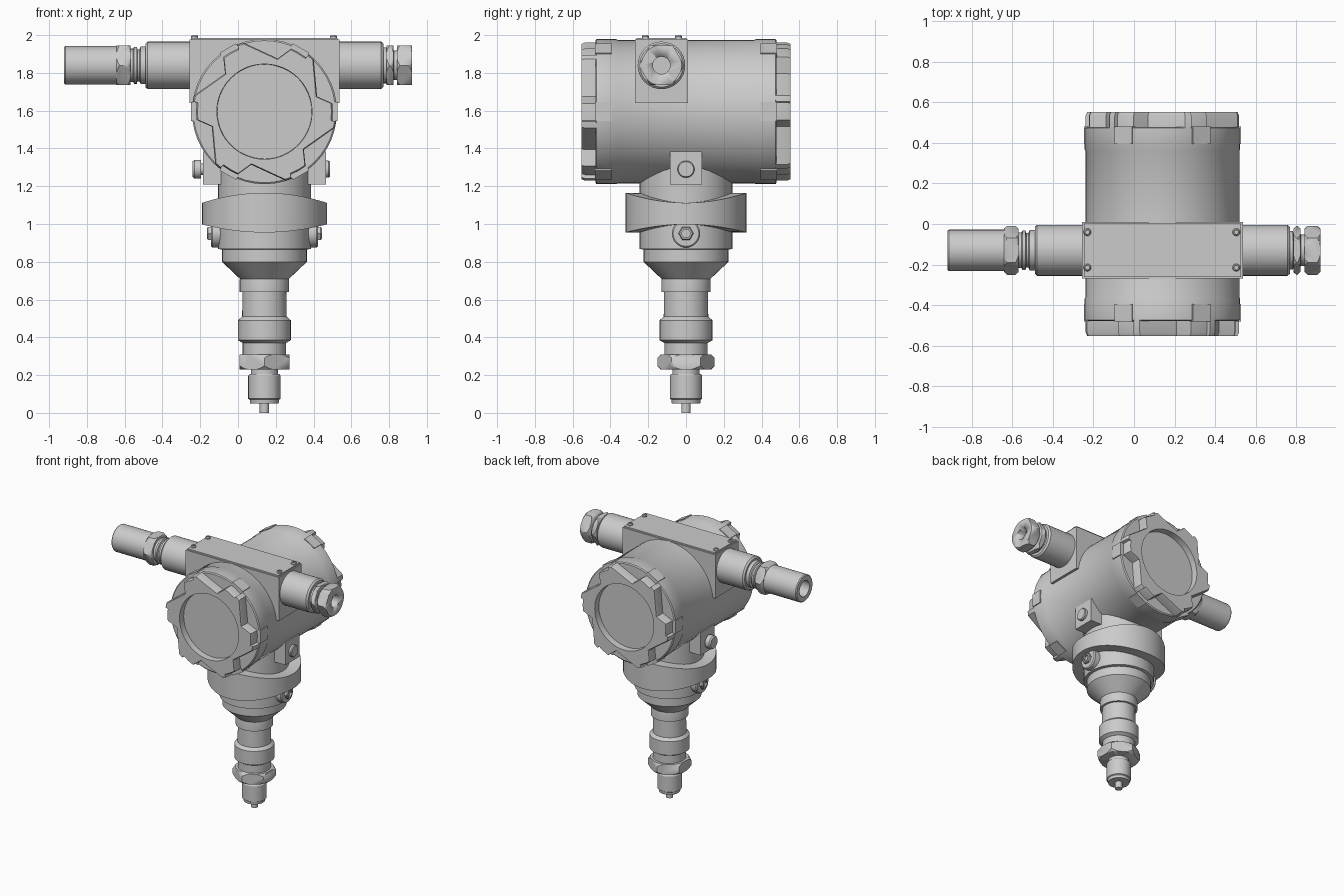
import bpy, bmesh
from math import sin, cos, pi, radians, sqrt, atan2

if "Cube" in bpy.data.objects:
    bpy.data.objects.remove(bpy.data.objects["Cube"])

CX, CZ = 0.14, 1.595           # main axis x, housing centre height
PY, PZ = -0.13, 1.84           # conduit centre line


def finish(bm, name):
    bmesh.ops.recalc_face_normals(bm, faces=bm.faces)
    me = bpy.data.meshes.new(name)
    bm.to_mesh(me)
    bm.free()
    me.shade_smooth()
    me.set_sharp_from_angle(angle=radians(28))
    ob = bpy.data.objects.new(name, me)
    bpy.context.collection.objects.link(ob)
    return ob


def loft(name, rings, closed=False):
    """Skin a list of equal rings; a ring of one point becomes a tip."""
    bm = bmesh.new()
    vs = [[bm.verts.new(p) for p in r] for r in rings]
    pairs = list(zip(vs, vs[1:])) + ([(vs[-1], vs[0])] if closed else [])
    for a, b in pairs:
        n = max(len(a), len(b))
        for i in range(n):
            j = (i + 1) % n
            q = ([a[i], a[j]] if len(a) > 1 else [a[0]]) + ([b[j], b[i]] if len(b) > 1 else [b[0]])
            bm.faces.new(q)
    return finish(bm, name)


def lathe(name, prof, axis='Z', c=(CX, 0), segs=32, start=0.0):
    """Turn (radius, position) points about an axis through c."""
    def pt(r, a, t):
        u, v = c[0] + r * cos(a), c[1] + r * sin(a)
        return {'Z': (u, v, t), 'X': (t, u, v), 'Y': (u, t, v)}[axis]
    prof = [(0, prof[0][1])] + prof + ([(0, prof[-1][1])] if prof[-1][0] > 0 else [])
    return loft(name, [[pt(r, start + 2 * pi * i / segs, t) for i in range(segs if r > 0 else 1)]
                       for r, t in prof])


def box(name, lo, hi, bevel=0.0):
    bm = bmesh.new()
    bmesh.ops.create_cube(bm, size=1)
    for v in bm.verts:
        v.co = [(l + h) / 2 + k * (h - l) for l, h, k in zip(lo, hi, v.co)]
    if bevel:
        bmesh.ops.bevel(bm, geom=bm.edges[:], offset=bevel, segments=1, affect='EDGES')
    return finish(bm, name)


def hexnut(name, r, t0, t1, axis, c, start):
    """Hexagon nut with its corners trimmed by a conical chamfer."""
    nut = lathe(name, [(r, t0), (r, t1)], axis, c, 6, start)
    h = r * 0.13
    cone = lathe(name + "_cutter", [(r * .88, t0 - .0005), (r * 1.005, t0 + h), (r * 1.005, t1 - h),
                                    (r * .88, t1 + .0005)], axis, c, 36, start)
    m = nut.modifiers.new("chamfer", 'BOOLEAN')
    m.operation, m.object, m.solver = 'INTERSECT', cone, 'EXACT'
    cone.hide_render = True
    cone.hide_set(True)
    return nut


# process connection and neck, turned about the vertical axis
lathe("pressure_port", [(.025, 0), (.025, .05), (.075, .05), (.078, .07), (.086, .075), (.086, .195),
                        (.08, .205), (.072, .207), (.072, .235)])
hexnut("process_hex", .152, .23, .31, 'Z', (CX, 0), pi / 2)
lathe("lower_stem", [(.115, .3), (.115, .37), (.14, .385), (.14, .49), (.118, .51), (.116, .64),
                     (.131, .64), (.131, .705), (.13, .71), (.225, .8), (.225, .865),
                     (.246, .868), (.246, 1.36)], segs=36)


# saddle-shaped collar
def collar_ring(r, top):
    out = []
    for i in range(48):
        a = 2 * pi * i / 48
        s = sin(a) ** 2
        z = 1.112 + .053 * s if top else .998 - .043 * s
        out.append((CX + r * cos(a), .97 * r * sin(a), z))
    return out


loft("collar", [collar_ring(.24, False), collar_ring(.33, False),
                collar_ring(.33, True), collar_ring(.24, True)], closed=True)

# side bosses, lugs and screws on both flanks
for s, side in ((-1, "left"), (1, "right")):
    X = lambda d: CX + s * d
    lathe(side + "_lower_boss", [(.075, X(.15)), (.075, X(.275)), (.068, X(.283))], 'X', (0, .95), 28)
    lathe(side + "_lower_screw", [(.04, X(.28)), (.04, X(.298)), (.034, X(.304)), (.024, X(.304)),
                                  (.024, X(.29))], 'X', (0, .95), 6)
    a, b = sorted((X(.18), X(.325)))
    box(side + "_lug", (a, -.086, 1.21), (b, .086, 1.385))
# ground terminal is longer on the left
lathe("left_terminal", [(.03, CX - .32), (.03, CX - .335), (.05, CX - .335), (.05, CX - .37),
                        (.042, CX - .38)], 'X', (0, 1.29), 24)
lathe("right_terminal", [(.045, CX + .32), (.045, CX + .34), (.04, CX + .346)], 'X', (0, 1.29), 24)

# main housing barrel
lathe("housing", [(.376, -.48), (.384, -.474), (.384, -.37), (.38, -.362), (.38, .362), (.384, .37),
                  (.384, .474), (.376, .48)], 'Y', (CX, CZ), 48)


# end covers with six swirling notches and a recessed face
def sector():
    pts = [(-8, .382), (-7.5, .362), (0, .362), (7, .362), (16, .29)]
    p = (.29 * cos(radians(16)), .29 * sin(radians(16)))
    q = (.382 * cos(radians(47)), .382 * sin(radians(47)))
    for k in range(1, 6):
        x, y = [a + (b - a) * k / 5 for a, b in zip(p, q)]
        pts.append((atan2(y, x) * 180 / pi, sqrt(x * x + y * y)))
    return pts + [(49.5, .382)]


outline = [(radians(a + 60 * k), r) for k in range(6) for a, r in sector()]
for s, side in ((1, "front"), (-1, "back")):
    def ring(y, f=None):
        return [(CX + s * (f(r)) * cos(a), -s * y, CZ + f(r) * sin(a)) for a, r in outline]
    loft(side + "_cover", [[(CX, -s * .46, CZ)], ring(.46, lambda r: r), ring(.535, lambda r: r),
                           ring(.553, lambda r: r * .98), ring(.553, lambda r: .252),
                           ring(.505, lambda r: .25), [(CX, -s * .505, CZ)]])
    # grip pads behind each notch
    for k in range(6):
        y0, y1 = sorted((-s * .395, -s * .481))
        pad = box(f"{side}_pad_{k + 1}", (.36, y0, -.05), (.388, y1, .05))
        pad.location = (CX, 0, CZ)
        pad.rotation_euler = (0, -k * pi / 3, 0)

# conduit block with cover plate and four screws
box("conduit_block", (-.257, -.27, 1.64), (.537, .01, 1.976))
box("cover_plate", (-.248, -.262, 1.97), (.528, .002, 1.986))
for x in (-.23, .505):
    for y in (-.215, -.04):
        lathe("plate_screw", [(.019, 1.98), (.019, 1.993), (.014, 2.0), (.009, 2.0), (.009, 1.992)],
              c=(x, y), segs=16)

# conduit stubs
P = (PY, PZ)
lathe("left_stub", [(.126, -.2), (.126, -.478), (.115, -.49)], 'X', P)
lathe("right_stub", [(.126, .48), (.126, .758), (.115, .77)], 'X', P)

# left cable gland with long sleeve
hexnut("left_gland_ring", .112, -.515, -.49, 'X', P, 0)
lathe("left_gland_neck", [(.1, -.48), (.1, -.515), (.085, -.522), (.085, -.532), (.098, -.536),
                          (.098, -.55), (.088, -.555), (.088, -.58)], 'X', P)
hexnut("left_gland_nut", .121, -.642, -.57, 'X', P, 0)
lathe("left_sleeve", [(.102, -.63), (.102, -.914), (.096, -.921), (.06, -.921), (.06, -.7)], 'X', P)

# right cable gland
lathe("right_gland_neck", [(.095, .76), (.095, .785), (.085, .787), (.085, .82), (.078, .825),
                           (.078, .85)], 'X', P)
hexnut("right_gland_ring", .121, .787, .822, 'X', P, 0)
nut = hexnut("right_gland_nut", .121, .842, .92, 'X', P, 0)
bore = lathe("right_bore_cutter", [(.046, .86), (.046, .95)], 'X', P, 24)
bore.hide_render = True
bore.hide_set(True)
m = nut.modifiers.new("bore", 'BOOLEAN')
m.operation, m.object, m.solver = 'DIFFERENCE', bore, 'EXACT'
